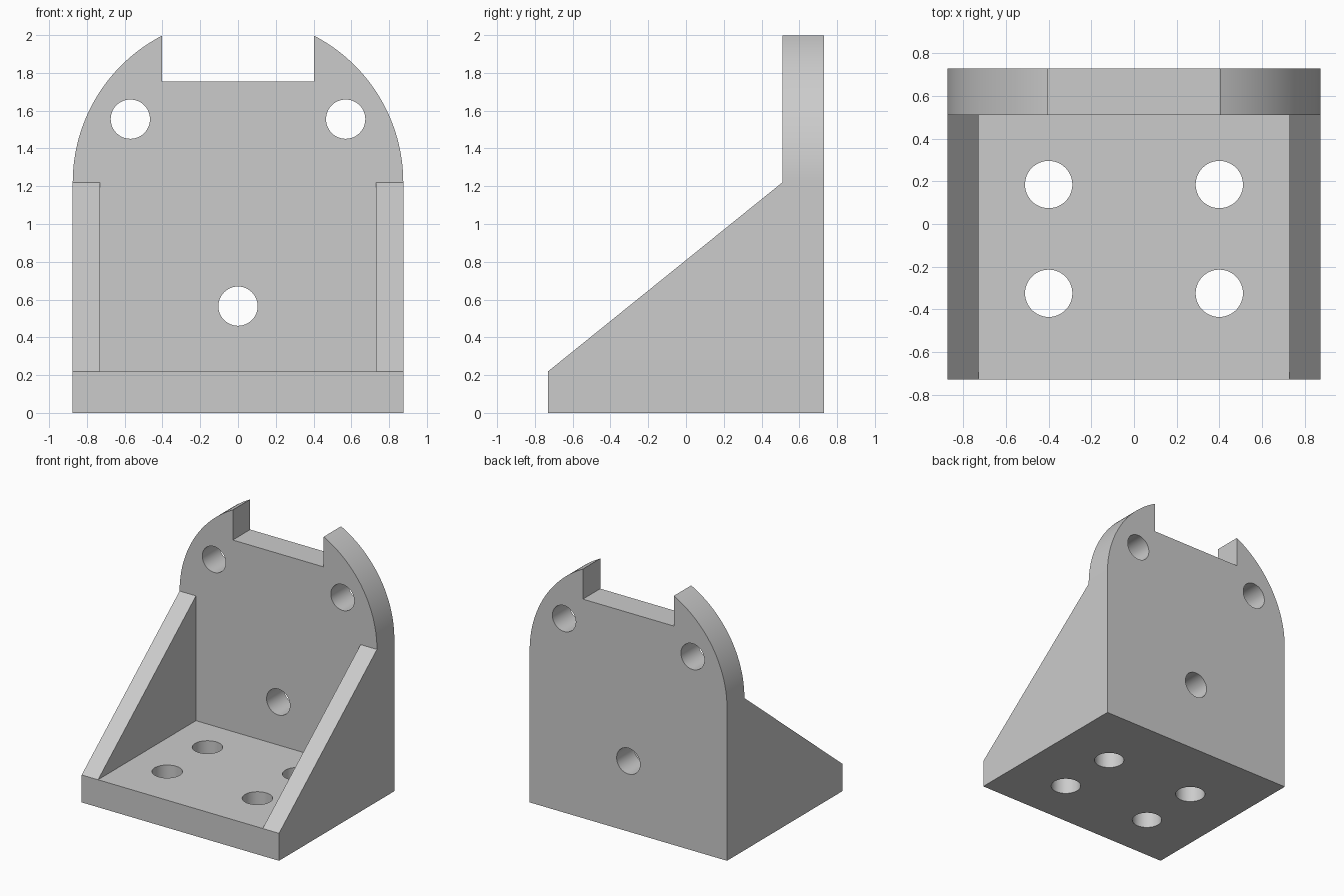
import bpy, bmesh, math
from mathutils import Vector

if "Cube" in bpy.data.objects:
    bpy.data.objects.remove(bpy.data.objects["Cube"])

HALF_W, HALF_D = 0.875, 0.73      # half width and half depth
BASE_T, WALL_Y = 0.22, 0.51       # floor height, front of the upright plate
SPRING_Z, RIB_X = 1.22, 0.73      # start of the arch, inner face of the ribs

grey = bpy.data.materials.new("light grey")
grey.diffuse_color = (0.6, 0.6, 0.6, 1)
grey.use_nodes = True
grey.node_tree.nodes["Principled BSDF"].inputs["Base Color"].default_value = grey.diffuse_color


def prism(name, points, direction):
    """Extrude a closed outline along a vector into a solid."""
    bm = bmesh.new()
    face = bm.faces.new([bm.verts.new(p) for p in points])
    ext = bmesh.ops.extrude_face_region(bm, geom=[face])
    moved = [g for g in ext["geom"] if isinstance(g, bmesh.types.BMVert)]
    bmesh.ops.translate(bm, verts=moved, vec=Vector(direction))
    bmesh.ops.recalc_face_normals(bm, faces=bm.faces)
    mesh = bpy.data.meshes.new(name)
    bm.to_mesh(mesh)
    bm.free()
    obj = bpy.data.objects.new(name, mesh)
    bpy.context.collection.objects.link(obj)
    mesh.materials.append(grey)
    return obj


def carve(target, tool, operation):
    """Apply a boolean and discard the tool."""
    mod = target.modifiers.new(operation, 'BOOLEAN')
    mod.operation, mod.solver, mod.object = operation, 'EXACT', tool
    bpy.context.view_layer.objects.active = target
    bpy.ops.object.modifier_apply(modifier=mod.name)
    bpy.data.objects.remove(tool)


def circle(radius, n=48):
    return [(radius * math.cos(2 * math.pi * i / n),
             radius * math.sin(2 * math.pi * i / n)) for i in range(n)]


# Side profile: base, sloping rib and upright plate
side = [(-HALF_D, 0), (HALF_D, 0), (HALF_D, 2.2), (WALL_Y, 2.2),
        (WALL_Y, SPRING_Z), (-HALF_D, BASE_T)]
bracket = prism("bracket", [(-1, y, z) for y, z in side], (2, 0, 0))

# Front outline: straight sides, round arch and top notch
notch_x, notch_z = 0.403, 1.755
end = math.acos(notch_x / HALF_W)
arc = [(HALF_W * math.cos(end * i / 32), SPRING_Z + HALF_W * math.sin(end * i / 32))
       for i in range(33)]
right = [(HALF_W, 0 - 0.1)] + arc + [(notch_x, notch_z)]
front = right + [(-x, z) for x, z in reversed(right)]
carve(bracket, prism("outline", [(x, -1, z) for x, z in front], (0, 2, 0)), 'INTERSECT')

# Open space between the two ribs
pocket = [(-RIB_X, -1), (RIB_X, -1), (RIB_X, WALL_Y), (-RIB_X, WALL_Y)]
carve(bracket, prism("pocket", [(x, y, BASE_T) for x, y in pocket], (0, 0, 2)), 'DIFFERENCE')

# Bolt holes through the upright plate
for cx, cz in ((-0.57, 1.555), (0.57, 1.555), (0, 0.565)):
    ring = [(cx + a, WALL_Y - 0.1, cz + b) for a, b in circle(0.104)]
    carve(bracket, prism("plate_hole", ring, (0, 0.5, 0)), 'DIFFERENCE')

# Bolt holes through the base
for cx in (-0.4, 0.4):
    for cy in (-0.325, 0.185):
        ring = [(cx + a, cy + b, -0.1) for a, b in circle(0.111)]
        carve(bracket, prism("base_hole", ring, (0, 0, 0.5)), 'DIFFERENCE')

# Smooth arch and hole walls, sharp edges elsewhere
bracket.select_set(True)
bpy.context.view_layer.objects.active = bracket
bpy.ops.object.shade_smooth_by_angle(angle=math.radians(25))
